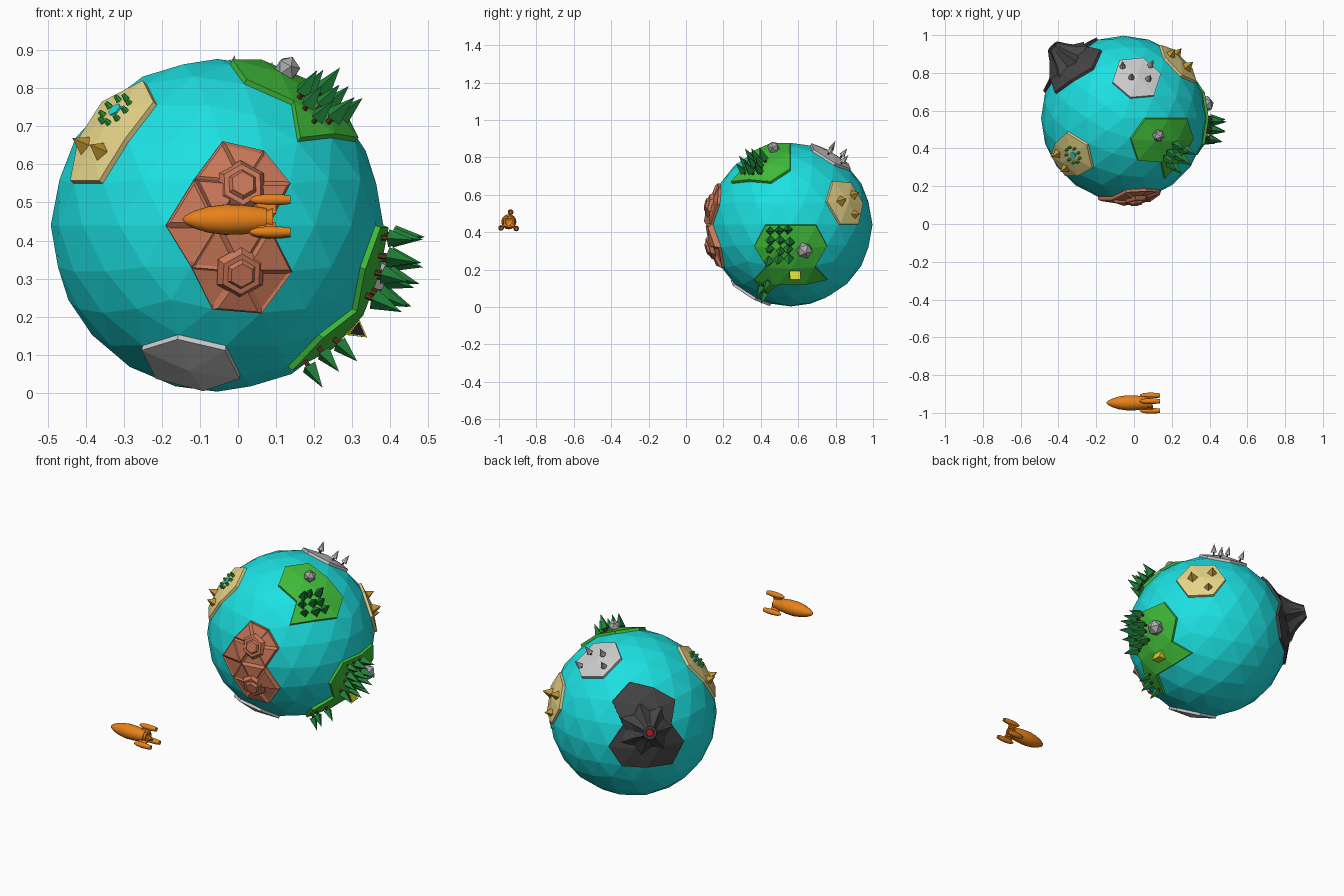
import bpy, bmesh, math, random
from mathutils import Vector, Matrix

if "Cube" in bpy.data.objects:
    bpy.data.objects.remove(bpy.data.objects["Cube"])

random.seed(4)
C = Vector((-0.055, 0.56, 0.44))   # planet centre
R = 0.437
mats = {}


def mat(name, rgb):
    if name not in mats:
        mats[name] = bpy.data.materials.new(name)
        mats[name].diffuse_color = (*rgb, 1)
    return mats[name]


WATER = mat("water", (0.012, 0.75, 0.76))
GRASS = mat("grass", (0.05, 0.5, 0.04))
SAND = mat("sand", (0.8, 0.66, 0.25))
CLAY = mat("clay", (0.6, 0.19, 0.1))
SNOW = mat("snow", (0.68, 0.68, 0.68))
ASH = mat("ash", (0.06, 0.057, 0.057))
LAVA = mat("lava", (0.6, 0.01, 0.02))
LEAF = mat("leaf", (0.015, 0.22, 0.04))
PALM = mat("palm", (0.03, 0.4, 0.04))
BARK = mat("bark", (0.11, 0.035, 0.015))
STONE = mat("stone", (0.4, 0.4, 0.41))
OCHRE = mat("ochre", (0.5, 0.3, 0.03))
YELLOW = mat("tent_yellow", (0.7, 0.65, 0.03))
BLACK = mat("black", (0.01, 0.01, 0.01))
ORANGE = mat("orange", (0.8, 0.22, 0.01))


def finish(name, bm, material):
    bmesh.ops.recalc_face_normals(bm, faces=bm.faces)
    me = bpy.data.meshes.new(name)
    bm.to_mesh(me)
    bm.free()
    me.materials.append(material)
    ob = bpy.data.objects.new(name, me)
    bpy.context.collection.objects.link(ob)
    return ob


def globe():
    bm = bmesh.new()
    bmesh.ops.create_icosphere(bm, subdivisions=3, radius=R)
    return bm


def frame(d, h=0.0, u=0.0, v=0.0):
    """Matrix standing on the planet at direction d, shifted u, v sideways."""
    q = Vector(d).normalized().to_track_quat('Z', 'Y')
    d2 = (q @ Vector((u, v, R))).normalized()
    q2 = d2.to_track_quat('Z', 'Y')
    return Matrix.Translation(C + d2 * (R + 0.006 + h)) @ q2.to_matrix().to_4x4()


def spike(bm, m, r1, r2, h, seg):
    bmesh.ops.create_cone(bm, cap_ends=True, segments=seg, radius1=r1, radius2=r2,
                          depth=h, matrix=m @ Matrix.Translation((0, 0, h / 2)))


def patch(name, centres, material, extra=(), thick=0.014, rough=0.0):
    """Raise the globe faces around chosen vertices, plus single extra faces."""
    bm = globe()
    keep = set()
    for c in centres:
        c = Vector(c) * R
        keep |= set(min(bm.verts, key=lambda p: (p.co - c).length).link_faces)
    for e in extra:
        e = Vector(e).normalized() * R
        keep.add(min(bm.faces, key=lambda f: (f.calc_center_median() - e).length))
    bmesh.ops.delete(bm, geom=[f for f in bm.faces if f not in keep], context='FACES')
    res = bmesh.ops.extrude_face_region(bm, geom=bm.faces[:])["geom"]
    top = [g for g in res if isinstance(g, bmesh.types.BMVert)]
    faces = [g for g in res if isinstance(g, bmesh.types.BMFace)]
    mid = sum((v.co for v in top), Vector()) / len(top)
    for v in top:
        n = v.co.normalized()
        v.co = v.co.lerp(mid, 0.03).normalized() * (R + thick)
    if rough:
        bmesh.ops.recalc_face_normals(bm, faces=bm.faces)
        for f in faces:
            bmesh.ops.inset_individual(bm, faces=[f], thickness=0.014,
                                       depth=random.choice((-0.3, 0.4, 1)) * rough)
    bmesh.ops.translate(bm, vec=C, verts=bm.verts)
    return finish(name, bm, material)


# planet
bm = globe()
bmesh.ops.translate(bm, vec=C, verts=bm.verts)
finish("planet", bm, WATER)

# land patches
VENT = (-.682, .694, .232)
OASIS = (-.597, -.434, .674)
patch("south_ice", [(-.1625, -.5, -.85)], SNOW)
patch("north_snow", [(.1625, .5, .85)], SNOW)
patch("oasis_sand", [OASIS, (-.724, -.526, .447)], SAND)
patch("desert_sand", [(.671, .688, .277)], SAND)
patch("canyon", [(.144, -.962, .232), (0, -1, 0), (.138, -.951, -.277)], CLAY, rough=0.016)
patch("north_meadow", [(.362, -.263, .894), (.638, -.263, .724)], GRASS,
      extra=[(.545, -.576, .585)])
patch("east_meadow", [(.947, -.162, -.277), (.947, .162, -.277), (.851, 0, -.526)], GRASS,
      extra=[(.695, -.29, -.635), (.695, .29, -.635), (.564, -.302, -.75)])
patch("volcano_land", [VENT, (-.724, .526, .447), (-.513, .694, .506),
                       (-.809, .588, 0), (-.588, .809, 0)], ASH)

# canyon mesas in two steps
bm = bmesh.new()
for d in ((.144, -.962, .232), (.138, -.951, -.277)):
    spike(bm, frame(d), 0.07, 0.055, 0.02, 6)
    spike(bm, frame(d, 0.018), 0.042, 0.032, 0.014, 6)
finish("canyon_mesas", bm, CLAY)

# volcano: jittered lathe with crater
bm = bmesh.new()
seg, rings = 14, []
for r, h in ((0.125, -0.012), (0.085, 0.025), (0.062, 0.055), (0.045, 0.085),
             (0.036, 0.106), (0.022, 0.106), (0.018, 0.094)):
    ring = []
    for i in range(seg):
        a = 2 * math.pi * i / seg
        k = r * (1 + (0.16 * (-1) ** i + random.uniform(-.06, .06)) * (h < 0.1))
        ring.append(bm.verts.new((k * math.cos(a), k * math.sin(a), h)))
    rings.append(ring)
for a, b in zip(rings, rings[1:]):
    for i in range(seg):
        j = (i + 1) % seg
        bm.faces.new((a[i], a[j], b[j], b[i]))
bmesh.ops.transform(bm, matrix=frame(VENT), verts=bm.verts)
finish("volcano", bm, ASH)
bm = bmesh.new()
spike(bm, frame(VENT, 0.09), 0.021, 0.019, 0.011, 10)
finish("lava", bm, LAVA)

# trees
trunks, leaves, snowy = bmesh.new(), bmesh.new(), bmesh.new()


def tree(crown, d, u=0.0, v=0.0, s=1.0, seg=4):
    spike(trunks, frame(d, 0, u, v), 0.008 * s, 0.008 * s, 0.03 * s, 6)
    spike(crown, frame(d, 0.026 * s, u, v), 0.027 * s, 0.0, 0.08 * s, seg)


def grove(d, nu, nv, step):
    for i in range(nu):
        for j in range(nv):
            jit = [random.uniform(-.008, .008) for _ in range(2)]
            tree(leaves, d, (i - (nu - 1) / 2) * step + jit[0],
                 (j - (nv - 1) / 2) * step + jit[1], random.uniform(.85, 1.05))


grove((.59, -.42, .69), 3, 3, 0.046)
grove((.96, -.13, -.24), 3, 4, 0.05)
for d in ((.60, -.34, -.72), (.52, -.30, -.80), (.69, -.27, -.67)):
    tree(leaves, d, s=0.85)
for x, y in ((-.06, .82), (-.016, .765), (.08, .825), (.07, .757)):
    dx, dy = (x - C.x) / R, (y - C.y) / R
    tree(snowy, (dx, dy, math.sqrt(1 - dx * dx - dy * dy)), s=0.62, seg=8)
finish("tree_trunks", trunks, BARK)
finish("tree_crowns", leaves, LEAF)
finish("snowy_crowns", snowy, SNOW)

# boulders
bm = bmesh.new()
for d, r in (((.40, -.20, .89), 0.034), ((.94, .16, -.30), 0.046)):
    bmesh.ops.create_icosphere(bm, subdivisions=1, radius=r, matrix=frame(d, 0.018))
finish("boulders", bm, STONE)

# desert pyramids
bm = bmesh.new()
for d, s in (((-.78, -.42, .47), 1), ((-.68, -.58, .43), 1), ((.74, .60, .28), 1.1),
             ((.56, .75, .355), 1), ((.62, .75, .12), .9)):
    spike(bm, frame(d), 0.028 * s, 0.0, 0.046 * s, 4)
finish("pyramids", bm, OCHRE)

# oasis pond and ring of bushes
bm = bmesh.new()
spike(bm, frame(OASIS, 0.004), 0.02, 0.02, 0.006, 6)
finish("pond", bm, WATER)
bm = bmesh.new()
for i in range(9):
    a = 2 * math.pi * i / 9
    spike(bm, frame(OASIS, 0.004, .043 * math.cos(a), .043 * math.sin(a)), 0.009, 0.006, 0.016, 6)
finish("oasis_bushes", bm, PALM)

# tent
base = frame((.8, .05, -.6), 0.018) @ Matrix.Rotation(math.pi / 2, 4, 'Z')
for name, r, depth, off, m in (("tent", .03, .055, 0, YELLOW), ("tent_door", .024, .004, .027, BLACK)):
    for_side = -1 if (base.to_3x3() @ Vector((0, 1, 0))).y > 0 else 1
    bm = bmesh.new()
    bmesh.ops.create_cone(bm, cap_ends=True, segments=3, radius1=r, radius2=r, depth=depth,
                          matrix=base @ Matrix.Translation((0, off * for_side, 0))
                          @ Matrix.Rotation(math.pi / 2, 4, 'X'))
    finish(name, bm, m)


# rocket
def lathe_x(name, profile, centre, seg=24):
    bm = bmesh.new()
    vs = [bm.verts.new((x, 0, r)) for x, r in profile]
    es = [bm.edges.new(p) for p in zip(vs, vs[1:])]
    bmesh.ops.spin(bm, geom=vs + es, cent=(0, 0, 0), axis=(1, 0, 0),
                   angle=2 * math.pi, steps=seg, use_duplicate=False)
    bmesh.ops.remove_doubles(bm, verts=bm.verts, dist=1e-5)
    bmesh.ops.translate(bm, vec=centre, verts=bm.verts)
    ob = finish(name, bm, ORANGE)
    bpy.context.view_layer.objects.active = ob
    ob.select_set(True)
    bpy.ops.object.shade_smooth_by_angle(angle=math.radians(40))
    ob.select_set(False)


RY, RZ = -0.947, 0.455
lathe_x("rocket_body", [(-.147, 0), (-.138, .011), (-.115, .023), (-.08, .034), (-.035, .04),
                        (.01, .039), (.05, .034), (.075, .03), (.075, .024), (.092, .03),
                        (.092, .022), (.07, 0)], (0, RY, RZ))
for k, deg in enumerate((80, 218, 318)):
    a = math.radians(deg)
    out = Vector((0, math.cos(a), math.sin(a)))
    lathe_x("rocket_pod_%d" % (k + 1), [(.03, 0), (.034, .006), (.05, .012), (.08, .015),
            (.115, .014), (.138, .011), (.138, .007), (.12, 0)],
            Vector((0, RY, RZ)) + out * 0.053, 16)
    # strut joining pod to body
    bm = bmesh.new()
    m = (Matrix.Translation(Vector((.075, RY, RZ)) + out * 0.033)
         @ Matrix.Rotation(a, 4, 'X') @ Matrix.Diagonal((.05, .035, .01, 1)))
    bmesh.ops.create_cube(bm, size=1, matrix=m)
    finish("rocket_strut_%d" % (k + 1), bm, ORANGE)

for m in bpy.data.materials:
    if m.users and not m.is_grease_pencil:
        m.use_nodes = True
        m.node_tree.nodes["Principled BSDF"].inputs["Base Color"].default_value = m.diffuse_color
